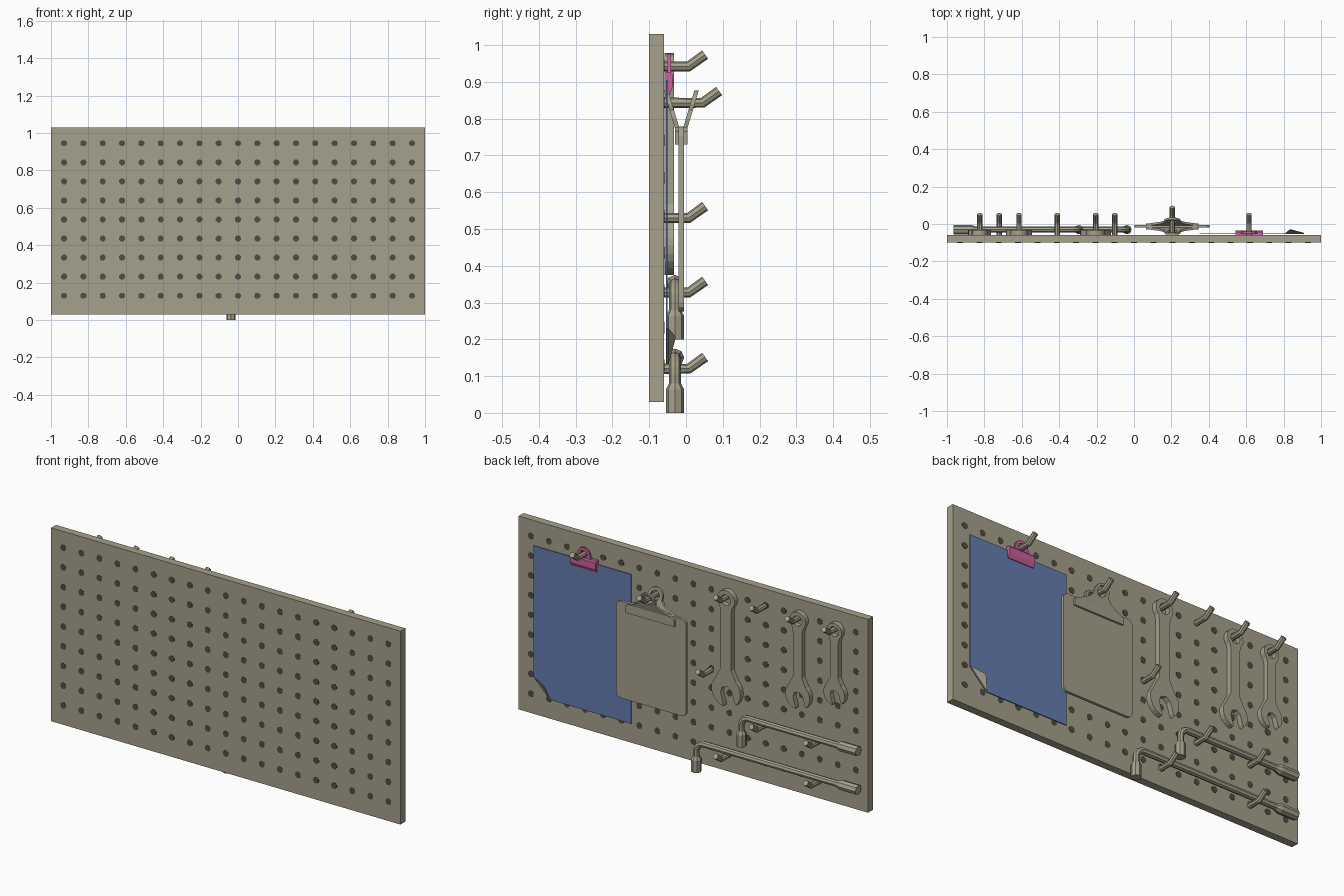
import bpy, bmesh, math
from math import sin, cos, radians

if "Cube" in bpy.data.objects:
    bpy.data.objects.remove(bpy.data.objects["Cube"])


def material(name, rgb):
    m = bpy.data.materials.new(name)
    m.diffuse_color = (*rgb, 1)
    m.use_nodes = True
    m.node_tree.nodes["Principled BSDF"].inputs["Base Color"].default_value = m.diffuse_color
    return m


BEIGE = material("warm_grey", (0.376, 0.356, 0.262))
DARK = material("dark_hole", (0.076, 0.074, 0.054))
BLUE = material("blue_paper", (0.13, 0.205, 0.43))
PINK = material("pink_clip", (0.58, 0.12, 0.32))


def finish(name, bm, mat):
    bmesh.ops.recalc_face_normals(bm, faces=bm.faces[:])
    me = bpy.data.meshes.new(name)
    bm.to_mesh(me)
    bm.free()
    me.materials.clear()
    me.materials.append(mat)
    ob = bpy.data.objects.new(name, me)
    bpy.context.collection.objects.link(ob)
    return ob


def curve_to_bmesh(cu):
    """Turn a curve into a bmesh with welded caps."""
    ob = bpy.data.objects.new("temp", cu)
    bpy.context.collection.objects.link(ob)
    bpy.context.view_layer.update()
    dg = bpy.context.evaluated_depsgraph_get()
    me = bpy.data.meshes.new_from_object(ob.evaluated_get(dg))
    bm = bmesh.new()
    bm.from_mesh(me)
    bpy.data.objects.remove(ob)
    bpy.data.meshes.remove(me)
    bmesh.ops.remove_doubles(bm, verts=bm.verts[:], dist=1e-5)
    for f in bm.faces:
        f.smooth = False
        f.material_index = 0
    return bm


def spline(cu, pts, cyclic):
    s = cu.splines.new('POLY')
    s.points.add(len(pts) - 1)
    for p, q in zip(s.points, pts):
        p.co = (q[0], q[1], q[2], 1)
        p.radius = q[3] if len(q) > 3 else 1
    s.use_cyclic_u = cyclic
    s.use_smooth = False


def plate(name, loops, y0, y1, mat, bend=None):
    """Flat part: x-z outline (with hole loops) between y0 and y1."""
    cu = bpy.data.curves.new(name, 'CURVE')
    cu.dimensions, cu.fill_mode = '2D', 'BOTH'
    cu.extrude = (y1 - y0) / 2
    for lp in loops:
        spline(cu, [(x, z, 0) for x, z in lp], True)
    bm = curve_to_bmesh(cu)
    for v in bm.verts:
        x, z, d = v.co
        v.co = (x, (y0 + y1) / 2 - d + (bend(x, z) if bend else 0), z)
    return finish(name, bm, mat)


def rod(name, pts, mat, hollow=False):
    """Eight-sided rod; each point is x, y, z, radius."""
    cu = bpy.data.curves.new(name, 'CURVE')
    cu.dimensions, cu.fill_mode = '3D', 'FULL'
    cu.bevel_depth, cu.bevel_resolution = 1, 2
    cu.use_fill_caps = True
    spline(cu, pts, False)
    bm = curve_to_bmesh(cu)
    if hollow:
        bmesh.ops.recalc_face_normals(bm, faces=bm.faces[:])
        for f in [f for f in bm.faces if len(f.verts) > 4]:
            bmesh.ops.inset_region(bm, faces=[f], thickness=0.007)
            n = f.normal.copy()
            ext = bmesh.ops.extrude_discrete_faces(bm, faces=[f])['faces'][0]
            bmesh.ops.translate(bm, verts=ext.verts[:], vec=n * -0.03)
    return finish(name, bm, mat)


def arc(cx, cz, r, a0, a1, n):
    return [(cx + r * cos(radians(a0 + (a1 - a0) * i / n)),
             cz + r * sin(radians(a0 + (a1 - a0) * i / n))) for i in range(n + 1)]


# board
rect = [(-1, 0.03), (1, 0.03), (1, 1.03), (-1, 1.03)]
plate("pegboard", [rect], -0.10, -0.06, BEIGE)

# grid of dark peg holes, showing on both faces
bm = bmesh.new()
for i in range(19):
    for j in range(9):
        ring = arc(-0.93 + i * 1.86 / 18, 0.13 + j * 0.1019, 0.017, 22.5, 337.5, 7)
        for y in (-0.1012, -0.0588):
            f = bm.faces.new([bm.verts.new((x, y, z)) for x, z in ring])
            r = bmesh.ops.extrude_face_region(bm, geom=[f])['geom']
            d = 0.002 if y < -0.08 else -0.002
            bmesh.ops.translate(bm, vec=(0, d, 0),
                                verts=[v for v in r if isinstance(v, bmesh.types.BMVert)])
finish("peg_holes", bm, DARK)

# hooks
hooks = [(x, 0.942, 0) for x in (0.615, -0.205, -0.41, -0.615, -0.825)]
hooks += [(0.205, 0.843, 0.038), (-0.103, 0.53, 0), (-0.41, 0.327, 0), (-0.72, 0.327, 0),
          (-0.205, 0.12, 0), (-0.72, 0.12, 0)]
for i, (x, z, d) in enumerate(hooks):
    r = 0.014
    rod(f"hook_{i + 1}", [(x, -0.065, z, r), (x, 0.007 + d, z, r),
                          (x, 0.052 + d, z + 0.032, r)], BEIGE)

# L-shaped socket wrenches
for i, (xv, z0) in enumerate([(-0.0375, 0.0), (-0.295, 0.2)]):
    y, r, R, b = -0.03, 0.016, 0.025, 0.045
    zr = z0 + 0.15
    pts = [(-0.965, y, zr, R), (-0.87, y, zr, R), (-0.845, y, zr, r)]
    pts += [(x, y, z, r) for x, z in arc(xv - b, zr - b, b, 90, 0, 5)]
    pts += [(xv, y, z0 + 0.08, r), (xv, y, z0 + 0.064, R), (xv, y, z0, R)]
    rod(f"socket_wrench_{i + 1}", pts, BEIGE, hollow=True)

# hanging spanners: ring at the top, tilted open jaw at the bottom
for i, (cx, s, bottom) in enumerate([(-0.205, 1, 0.378), (-0.615, 0.85, 0.475),
                                     (-0.825, 0.74, 0.55)]):
    rr, hole, hw, R = 0.05 * s ** 0.5, 0.028 * s ** 0.3, 0.031 * s, 0.083 * s
    rz, jz, w = 0.956 - hole, bottom + R * 0.95, 0.4 * R
    out = arc(cx, rz, rr, -45, 225, 14)
    out += [(cx - hw, rz - rr * 1.3), (cx - hw, jz + R * 1.35)]
    # jaw, drawn opening straight down, then tilted
    jaw = arc(0, 0, R, 150, 243, 6)
    jaw += [(-w, -0.72 * R), (-w, -0.05 * R), (-0.5 * w, 0.25 * R)]
    jaw += [(-x, z) for x, z in reversed(jaw)]
    t = radians(-17)
    out += [(cx + x * cos(t) - z * sin(t), jz + x * sin(t) + z * cos(t)) for x, z in jaw]
    out += [(cx + hw, jz + R * 1.35), (cx + hw, rz - rr * 1.3)]
    plate(f"spanner_{i + 1}", [out, arc(cx, rz, hole, 0, 330, 11)], -0.058, -0.032, BEIGE)

# clipboard with rounded corners
xa, xb, za, zb, r = 0.004, 0.404, 0.276, 0.778, 0.025
board = (arc(xb - r, zb - r, r, 0, 90, 3) + arc(xa + r, zb - r, r, 90, 180, 3)
         + arc(xa + r, za + r, r, 180, 270, 3) + arc(xb - r, za + r, r, 270, 360, 3))
plate("clipboard", [board], -0.02, -0.006, BEIGE)

# clipboard clip: two jaws with flared handles
cx = 0.205
for side, s in (("inner", -1), ("outer", 1)):
    y = -0.013 + s * 0.011
    plate(f"clip_jaw_{side}", [[(cx - 0.14, 0.73), (cx + 0.14, 0.73), (cx + 0.14, 0.765),
                                (cx + 0.12, 0.777), (cx - 0.12, 0.777), (cx - 0.14, 0.765)]],
          y - 0.006, y + 0.006, BEIGE)
    out = [(cx - 0.12, 0.774), (cx + 0.12, 0.774), (cx + 0.065, 0.80)]
    out += arc(cx, 0.834, 0.043, -15, 195, 10) + [(cx - 0.065, 0.80)]
    plate(f"clip_handle_{side}", [out, arc(cx, 0.84, 0.026, 0, 330, 11)],
          y - 0.006, y + 0.006, BEIGE, lambda x, z, s=s: s * (z - 0.774) * 0.3)

# paper sheet with a folded lower corner
plate("paper", [[(0.349, 0.133), (0.811, 0.133), (0.908, 0.23), (0.908, 0.905),
                 (0.349, 0.905)]], -0.054, -0.05, BLUE)
plate("paper_fold", [[(0.811, 0.133), (0.908, 0.23), (0.835, 0.206)]], -0.05, -0.047, BEIGE,
      lambda x, z: max(0, (z - 0.133) - (x - 0.811)) * 0.4)

# paper clip body: wedge profile run along x, plus a ring handle
bm = bmesh.new()
profile = [(-0.059, 0.865), (-0.046, 0.865), (-0.036, 0.885), (-0.036, 0.918),
           (-0.042, 0.925), (-0.059, 0.925)]
f = bm.faces.new([bm.verts.new((0.543, y, z)) for y, z in profile])
g = bmesh.ops.extrude_face_region(bm, geom=[f])['geom']
bmesh.ops.translate(bm, vec=(0.147, 0, 0),
                    verts=[v for v in g if isinstance(v, bmesh.types.BMVert)])
finish("paper_clip_body", bm, PINK)
out = [(0.57, 0.92), (0.66, 0.92)] + arc(0.615, 0.94, 0.037, 0, 180, 8)
plate("paper_clip_handle", [out, arc(0.615, 0.944, 0.019, 0, 315, 7)], -0.05, -0.041, PINK)
